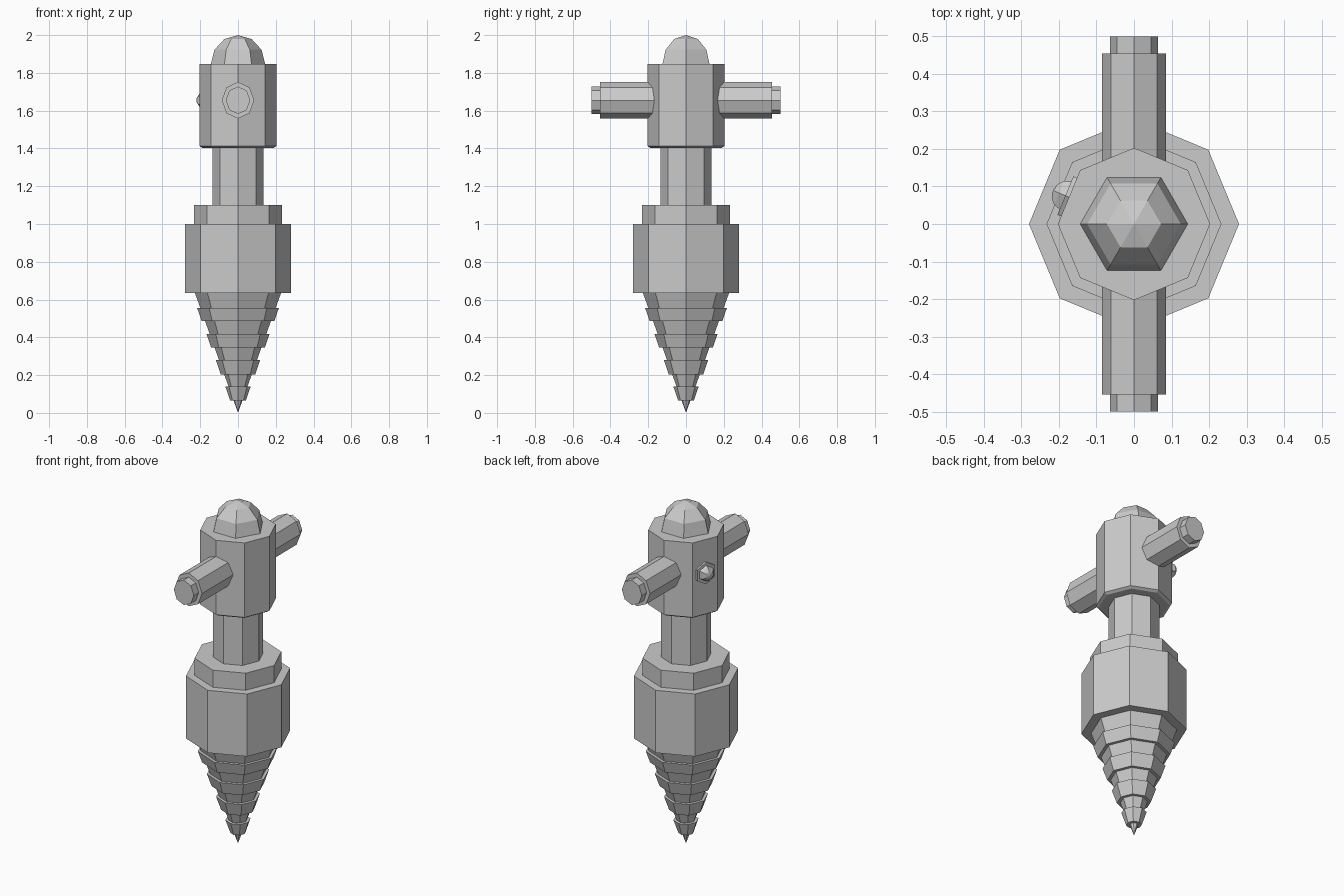
import bpy, bmesh, math
from mathutils import Matrix, Vector

if "Cube" in bpy.data.objects:
    bpy.data.objects.remove(bpy.data.objects["Cube"])


def lathe(name, profile, sides=8, matrix=None, scale=(1, 1)):
    """Closed faceted solid from (radius, height) pairs around local z."""
    bm = bmesh.new()
    rings = []
    for r, z in profile:
        if r == 0:
            rings.append([bm.verts.new((0, 0, z))])
            continue
        angles = [2 * math.pi * i / sides for i in range(sides)]
        rings.append([bm.verts.new((r * scale[0] * math.cos(a), r * scale[1] * math.sin(a), z))
                      for a in angles])
    for a, b in zip(rings, rings[1:]):
        for i in range(sides):
            quad = [a[i % len(a)], a[(i + 1) % len(a)], b[(i + 1) % len(b)], b[i % len(b)]]
            bm.faces.new(list(dict.fromkeys(quad)))
    for ring in (rings[0], rings[-1]):
        if len(ring) > 1:
            bm.faces.new(ring)
    if matrix is not None:
        bm.transform(matrix)
    bmesh.ops.recalc_face_normals(bm, faces=bm.faces)
    mesh = bpy.data.meshes.new(name)
    bm.to_mesh(mesh)
    bm.free()
    obj = bpy.data.objects.new(name, mesh)
    bpy.context.collection.objects.link(obj)
    return obj


def dome(radius, base, height):
    """Profile of a low-poly hemisphere."""
    return [(radius, base), (radius * 0.866, base + height * 0.5),
            (radius * 0.5, base + height * 0.866), (0, base + height)]


# Stepped drill cone with raised bands
SLOPE = 0.359
bit = [(0, 0)]
for low, high in ((0.065, 0.14), (0.203, 0.28), (0.345, 0.418), (0.487, 0.555)):
    bit += [(SLOPE * low, low), (SLOPE * low + 0.018, low),
            (SLOPE * high + 0.017, high), (SLOPE * high, high)]
bit.append((0.23, 0.64))
lathe("drill_bit", bit)

# Main body with collar
lathe("body", [(0.28, 0.635), (0.28, 1.0), (0.233, 1.0), (0.233, 1.10)])

# Neck shaft
lathe("shaft", [(0.135, 1.09), (0.135, 1.42)])

# Head block and its cap
lathe("head", [(0.187, 1.402), (0.203, 1.412), (0.203, 1.847)])
lathe("head_cap", dome(0.144, 1.845, 0.155), sides=6)

# Side handles with stepped ends
for side, label in ((-1, "front"), (1, "back")):
    direction = Matrix.Translation((0, 0, 1.655)) @ Matrix.Rotation(-side * math.pi / 2, 4, 'X')
    lathe(label + "_handle", [(0.097, 0.14), (0.097, 0.455), (0.073, 0.455), (0.073, 0.5)],
          matrix=direction, scale=(0.885, 1))

# Small button on the left rear face of the head
a = math.radians(157.5)
normal = Vector((math.cos(a), math.sin(a), 0))
turn = normal.to_track_quat('Z', 'Y').to_matrix().to_4x4()
place = Matrix.Translation((0, 0, 1.655)) @ turn @ Matrix.Rotation(math.pi / 2, 4, 'Z')
lathe("button", [(0.064, 0.17), (0.064, 0.198)] + dome(0.046, 0.198, 0.036),
      sides=6, matrix=place)
